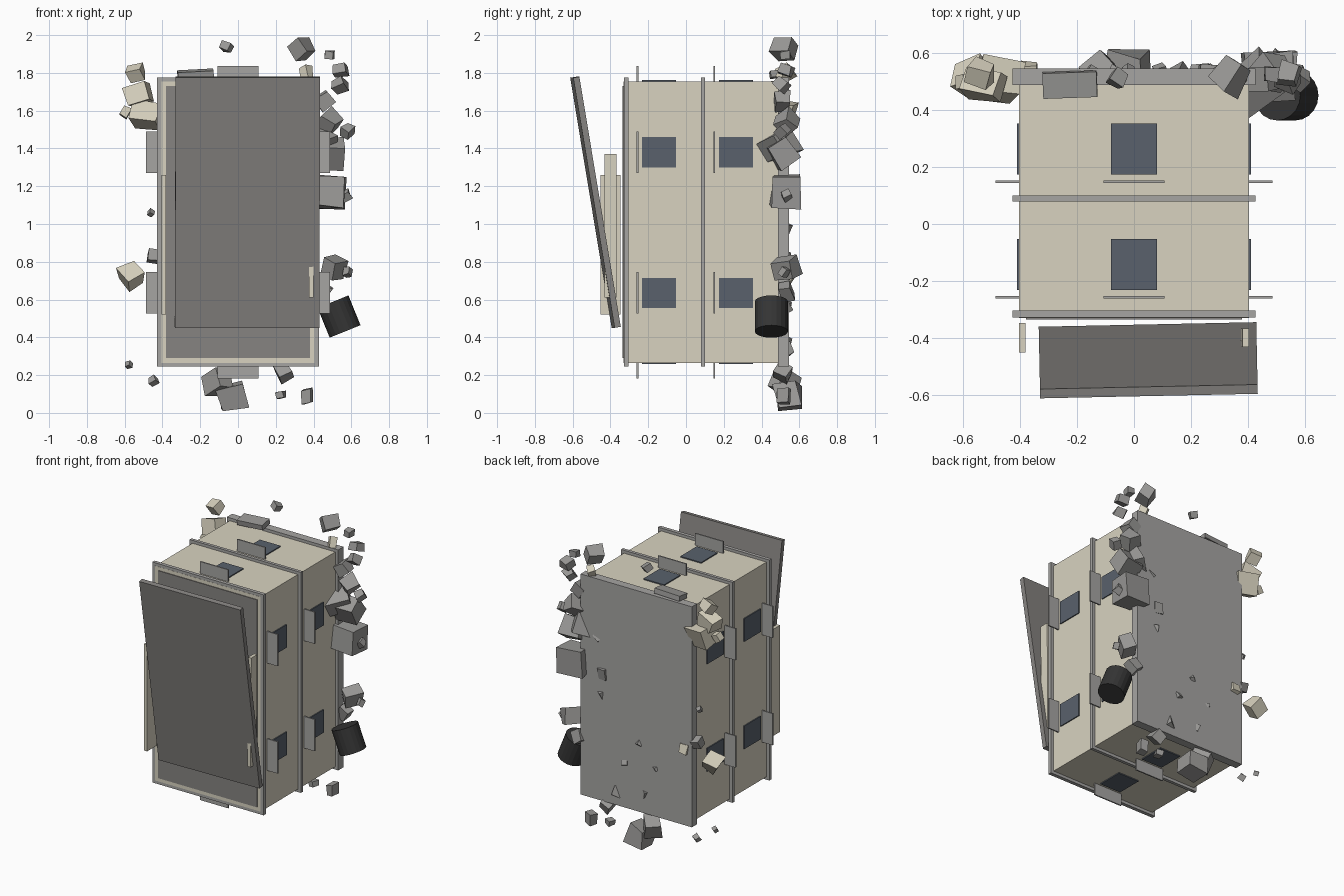
import bpy, random
from math import radians
from mathutils import Vector, Euler

random.seed(7)


def material(name, r, g, b):
    m = bpy.data.materials.new(name)
    m.diffuse_color = (r, g, b, 1)
    return m


CREAM = material("cream", 0.69, 0.65, 0.53)
GREY = material("grey", 0.38, 0.375, 0.365)
DARK_GREY = material("dark_grey", 0.24, 0.23, 0.22)
GLASS = material("dark_glass", 0.1, 0.12, 0.15)
BLACK = material("black", 0.035, 0.035, 0.035)
STONE = material("stone", 0.32, 0.315, 0.305)
SAND = material("sandy_stone", 0.66, 0.62, 0.5)


def box(name, centre, size, mat, rot=(0, 0, 0)):
    bpy.ops.mesh.primitive_cube_add(size=1, location=centre)
    ob = bpy.context.object
    ob.name = name
    ob.scale = size
    ob.rotation_euler = [radians(a) for a in rot]
    ob.data.materials.append(mat)
    return ob


# Main hull, raised flanges, rear wall and front panel
ZC = 1.01
box("hull", (0, 0.08, ZC), (0.81, 0.82, 1.49), CREAM)
box("front_flange", (0, -0.3165, ZC), (0.855, 0.025, 1.53), GREY)
box("middle_flange", (0, 0.09, ZC), (0.855, 0.022, 1.53), GREY)
box("rear_wall", (0, 0.517, ZC), (0.855, 0.058, 1.53), GREY)
box("front_panel", (0, -0.325, ZC), (0.76, 0.02, 1.44), DARK_GREY)

# Windows with an upright fin in front of each, on all four long sides
for y in (-0.142, 0.264):
    fin_y = y - 0.115
    for s in (-1, 1):
        for z in (0.635, 1.38):
            box("side_window", (s * 0.402, y, z), (0.02, 0.18, 0.16), GLASS)
            box("side_fin", (s * 0.44, fin_y, z), (0.095, 0.009, 0.22), GREY)
        box("end_window", (0, y, ZC + s * 0.742), (0.16, 0.18, 0.02), GLASS)
        box("end_fin", (0, fin_y, ZC + s * 0.78), (0.216, 0.009, 0.095), GREY)

# Loose door leaning away from the front, and two slats behind it
box("loose_door", (0.05, -0.479, 1.115), (0.765, 0.033, 1.342), DARK_GREY, (9.4, 0, 1.2))
box("left_slat", (-0.393, -0.4, 0.89), (0.024, 0.105, 0.74), CREAM)
box("right_slat", (0.39, -0.4, 0.99), (0.024, 0.064, 0.76), CREAM, (0, 0.4, 0))

# Dark drum at the rear corner
bpy.ops.mesh.primitive_cylinder_add(vertices=20, radius=0.088, depth=0.17,
                                    location=(0.535, 0.452, 0.51),
                                    rotation=(0, radians(-22), 0))
drum = bpy.context.object
drum.name = "drum"
drum.data.materials.append(BLACK)


# Broken chunk: a jittered, turned cube fitted to a given extent
def chunk(name, x, y, z, s, mat):
    bpy.ops.mesh.primitive_cube_add(size=1)
    ob = bpy.context.object
    ob.name = name
    ob.data.materials.append(mat)
    rot = Euler([random.uniform(-0.7, 0.7) for _ in range(3)]).to_matrix()
    stretch = [random.uniform(0.75, 1.1) for _ in range(3)]
    pts = []
    for v in ob.data.vertices:
        p = Vector([c * k + random.uniform(-0.09, 0.09) for c, k in zip(v.co, stretch)])
        pts.append(rot @ p)
    lo = Vector([min(p[i] for p in pts) for i in range(3)])
    hi = Vector([max(p[i] for p in pts) for i in range(3)])
    f = s / max(hi.x - lo.x, hi.z - lo.z)
    for v, p in zip(ob.data.vertices, pts):
        v.co = (p - (lo + hi) / 2) * f
    ob.location = (x, y, z)


# Grey rubble around the rear edge: x, z, extent
rubble = [
    (-0.06, 1.94, 0.08), (0.335, 1.925, 0.15), (0.485, 1.895, 0.055),
    (0.545, 1.815, 0.09), (0.54, 1.735, 0.10), (0.46, 1.65, 0.12),
    (0.48, 1.54, 0.17), (0.58, 1.49, 0.09), (0.49, 1.37, 0.18),
    (0.475, 1.17, 0.2), (0.57, 1.15, 0.08), (0.51, 0.77, 0.15),
    (0.58, 0.745, 0.06), (-0.46, 1.06, 0.05), (-0.45, 0.83, 0.085),
    (-0.577, 0.255, 0.045), (-0.445, 0.17, 0.065), (-0.11, 0.165, 0.17),
    (-0.03, 0.09, 0.18), (0.225, 0.095, 0.06), (0.365, 0.09, 0.09),
    (0.24, 0.215, 0.13), (0.45, 0.64, 0.12),
]
for x, z, s in rubble:
    chunk("rubble", x, 0.52 + random.uniform(-0.015, 0.015), z, s, STONE)
chunk("large_rubble", 0.42, 0.495, 1.42, 0.22, STONE)
box("flat_rubble", (-0.225, 0.49, 1.795), (0.19, 0.09, 0.035), STONE, (8, -3, 2))

# Sandy rubble
for x, y, z, s in [(0.36, 0.52, 1.8, 0.09), (-0.545, 0.53, 1.8, 0.11),
                   (-0.53, 0.49, 1.69, 0.17), (-0.48, 0.51, 1.58, 0.2),
                   (-0.595, 0.5, 1.59, 0.075), (-0.57, 0.52, 0.722, 0.165),
                   (-0.37, 0.535, 0.77, 0.08)]:
    chunk("sandy_rubble", x, y, z, s, SAND)

# Shards poking out of the rear wall
for x, z, s in [(0.26, 1.13, 0.09), (0.27, 0.98, 0.07), (0.3, 1.37, 0.09),
                (-0.02, 0.72, 0.05), (-0.15, 0.575, 0.05), (0.16, 0.33, 0.1),
                (-0.06, 0.38, 0.07), (0.09, 0.55, 0.06)]:
    chunk("wall_shard", x, 0.56 - s * 0.4, z, s, STONE)
